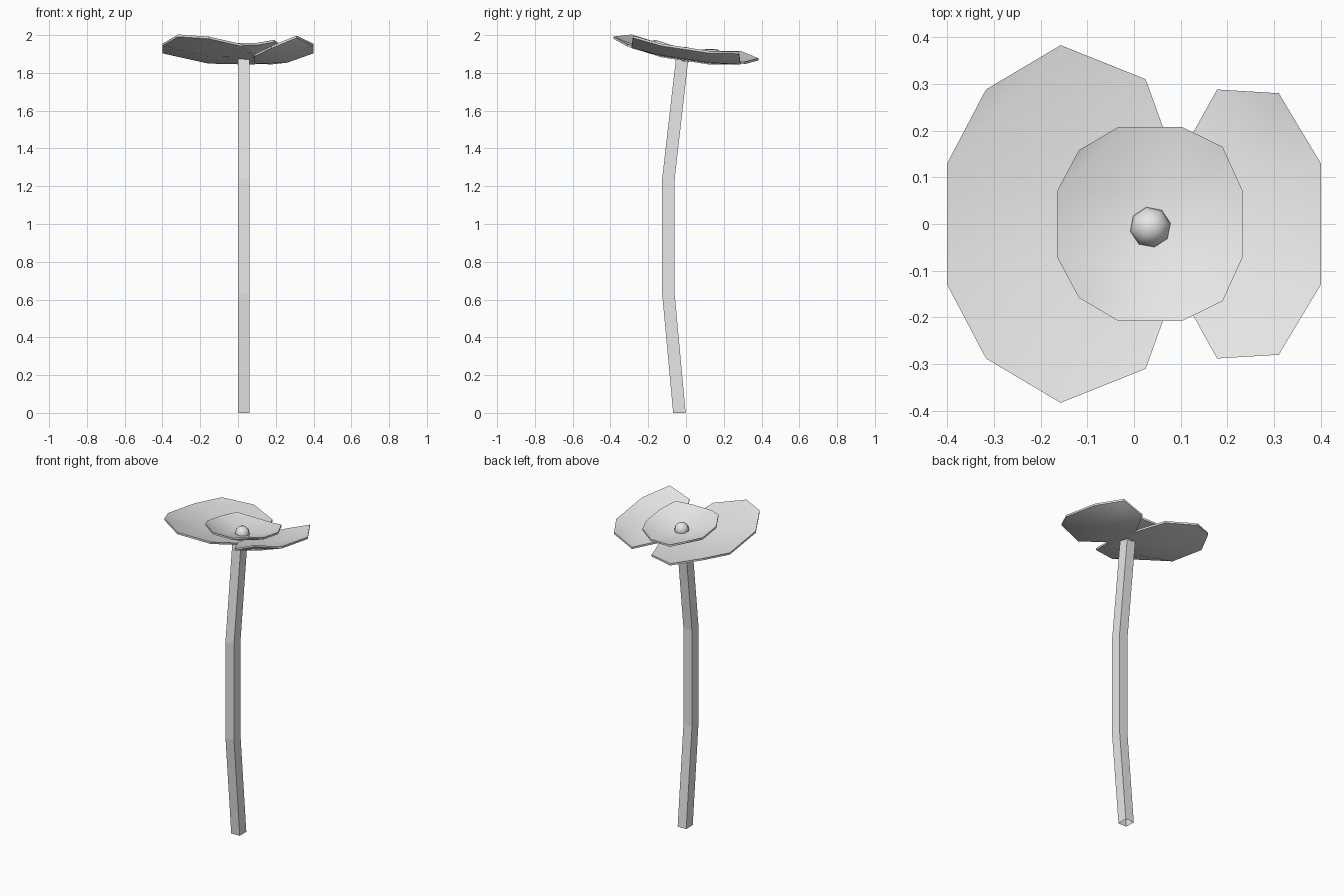
import bpy
import bmesh

cube = bpy.data.objects.get("Cube")
if cube:
    bpy.data.objects.remove(cube, do_unlink=True)

TILT = 0.15       # petals drop toward the back
THICKNESS = 0.012

grey = bpy.data.materials.new("light_grey")
grey.use_nodes = True
grey.diffuse_color = (0.8, 0.8, 0.8, 1)
grey.node_tree.nodes["Principled BSDF"].inputs["Base Color"].default_value = (0.8, 0.8, 0.8, 1)


def finish(bm, name, smooth_angle=None):
    bmesh.ops.recalc_face_normals(bm, faces=bm.faces[:])
    mesh = bpy.data.meshes.new(name)
    bm.to_mesh(mesh)
    bm.free()
    mesh.materials.append(grey)
    obj = bpy.data.objects.new(name, mesh)
    bpy.context.collection.objects.link(obj)
    if smooth_angle:
        bpy.ops.object.select_all(action='DESELECT')
        obj.select_set(True)
        bpy.context.view_layer.objects.active = obj
        bpy.ops.object.shade_smooth_by_angle(angle=smooth_angle)
    return obj


def petal(name, half, faces, strip):
    """Dished petal from its back half, mirrored to the front and tilted."""
    bm = bmesh.new()
    back, front = [[bm.verts.new((x, s * y, z - TILT * s * y)) for x, y, z in half]
                   for s in (1, -1)]
    for face in faces:
        bm.faces.new([back[i] for i in face])
        bm.faces.new([front[i] for i in reversed(face)])
    for a, b in zip(strip, strip[1:]):
        bm.faces.new((back[a], back[b], front[b], front[a]))
    bmesh.ops.recalc_face_normals(bm, faces=bm.faces[:])
    bm.normal_update()
    if sum(f.normal.z for f in bm.faces) < 0:
        bmesh.ops.reverse_faces(bm, faces=bm.faces[:])
    # thin slab below the dished surface
    slab = bmesh.ops.extrude_face_region(bm, geom=bm.faces[:], use_keep_orig=True)
    moved = [v for v in slab["geom"] if isinstance(v, bmesh.types.BMVert)]
    bmesh.ops.translate(bm, verts=moved, vec=(0, 0, -THICKNESS))
    return finish(bm, name, 0.5)


# Wide petal
petal("wide_petal",
      [(-.4, .13, 1.935), (-.317, .288, 1.96), (-.157, .383, 1.935),
       (.025, .31, 1.905), (.09, .13, 1.875), (-.157, .125, 1.88)],
      [(0, 1, 2, 5), (5, 2, 3, 4)], (0, 5, 4))

# Narrow petal
petal("narrow_petal",
      [(.09, .13, 1.88), (.178, .288, 1.9), (.31, .28, 1.955),
       (.4, .13, 1.935), (.26, .127, 1.885)],
      [(0, 1, 4), (4, 1, 2, 3)], (0, 4, 3))

# Small upper petal
petal("upper_petal",
      [(-.165, .07, 1.935), (-.118, .158, 1.95), (-.033, .208, 1.928),
       (.102, .208, 1.928), (.19, .165, 1.95), (.233, .07, 1.935),
       (-.04, .07, 1.89), (.105, .07, 1.89)],
      [(0, 1, 2, 6), (6, 2, 3, 7), (7, 3, 4, 5)], (0, 6, 7, 5))

# Flower centre
bpy.ops.mesh.primitive_uv_sphere_add(segments=8, ring_count=6, radius=.044,
                                     location=(.035, -.007, 1.895), rotation=(0, 0, .2))
centre = bpy.context.object
centre.name = "flower_centre"
centre.data.materials.append(grey)
bpy.ops.object.shade_smooth_by_angle(angle=1.0)

# Bent square stem, open at the bottom
bm = bmesh.new()
rings = []
for y, z in ((-.035, 0), (-.093, .63), (-.093, 1.24), (-.02, 1.878)):
    rings.append([bm.verts.new((x, y + dy, z)) for x, dy in
                  ((0, -.033), (.06, -.033), (.06, .033), (0, .033))])
for low, high in zip(rings, rings[1:]):
    for i in range(4):
        j = (i + 1) % 4
        bm.faces.new((low[i], low[j], high[j], high[i]))
bm.faces.new(rings[-1])
finish(bm, "stem")
